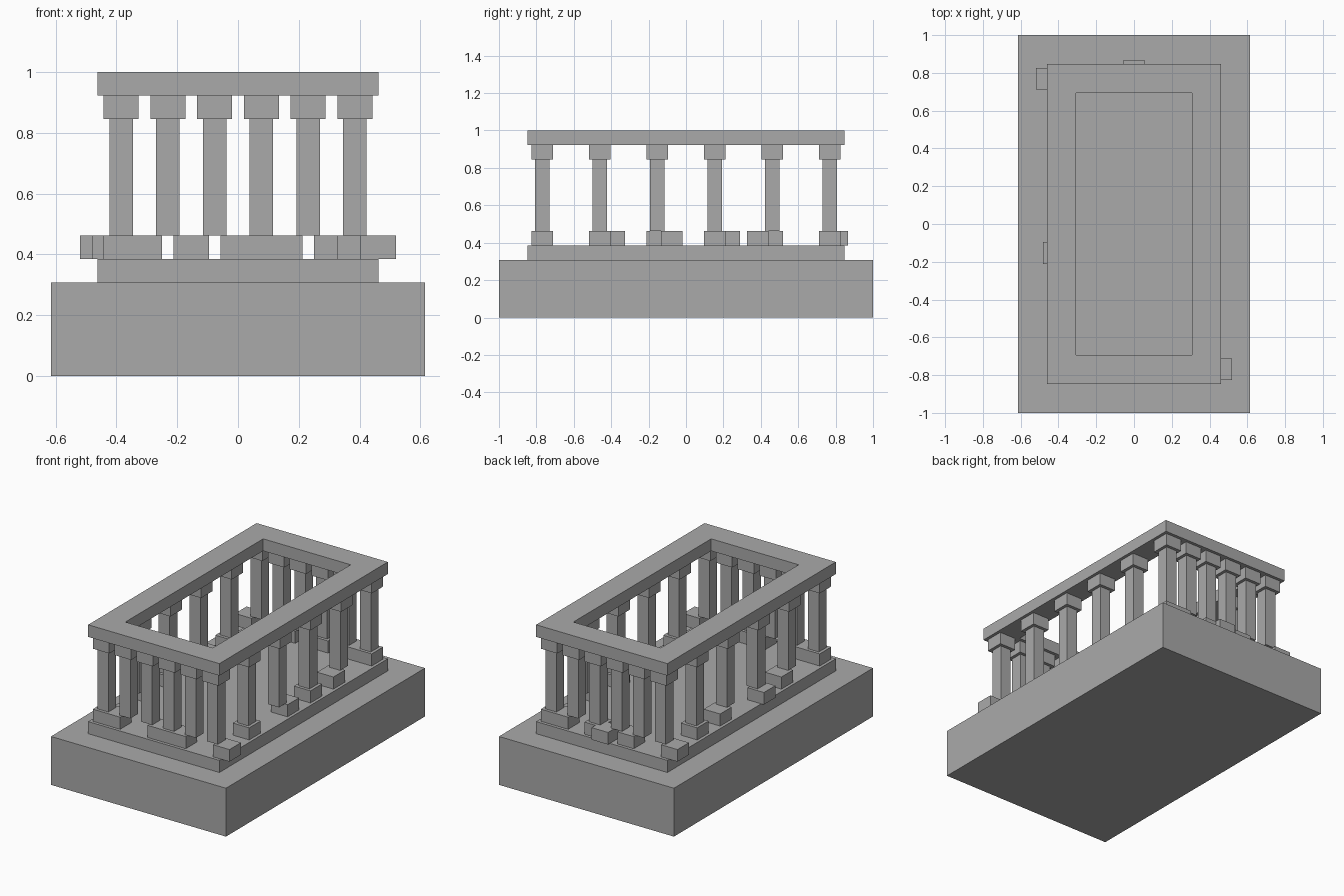
import bpy
import bmesh

if "Cube" in bpy.data.objects:
    bpy.data.objects.remove(bpy.data.objects["Cube"])

U = 2 / 26  # basic building unit

stone = bpy.data.materials.new("grey stone")
stone.diffuse_color = (0.40, 0.40, 0.40, 1)
stone.use_nodes = True
stone.node_tree.nodes["Principled BSDF"].inputs["Base Color"].default_value = stone.diffuse_color


def finish(name, bm):
    mesh = bpy.data.meshes.new(name)
    bm.to_mesh(mesh)
    bm.free()
    mesh.materials.append(stone)
    obj = bpy.data.objects.new(name, mesh)
    bpy.context.collection.objects.link(obj)
    return obj


def box(name, x, y, sx, sy, z0, z1):
    bm = bmesh.new()
    bmesh.ops.create_cube(bm, size=1)
    for v in bm.verts:
        v.co.x = x + v.co.x * sx
        v.co.y = y + v.co.y * sy
        v.co.z = z0 if v.co.z < 0 else z1
    return finish(name, bm)


def ring(name, hx, hy, width, z0, z1):
    bm = bmesh.new()
    signs = ((-1, -1), (1, -1), (1, 1), (-1, 1))
    loops = []
    for inset, z in ((0, z0), (0, z1), (width, z1), (width, z0)):
        loops.append([bm.verts.new((a * (hx - inset), b * (hy - inset), z)) for a, b in signs])
    for i in range(4):
        lo, hi = loops[i], loops[(i + 1) % 4]
        for k in range(4):
            n = (k + 1) % 4
            bm.faces.new((lo[k], lo[n], hi[n], hi[k]))
    bmesh.ops.recalc_face_normals(bm, faces=bm.faces[:])
    return finish(name, bm)


def column(x, y, dx, dy):
    # The foot block is nudged sideways from the shaft by dx, dy units
    box("column_foot", x + dx * U, y + dy * U, 1.5 * U, 1.5 * U, 5 * U, 6 * U)
    box("column_shaft", x, y, U, U, 6 * U, 11 * U)
    box("column_capital", x, y, 1.5 * U, 1.5 * U, 11 * U, 12 * U)


# Stepped platform
box("platform", 0, 0, 16 * U, 26 * U, 0, 4 * U)
box("upper_step", 0, 0, 12 * U, 22 * U, 4 * U, 5 * U)

# Foot offsets, left to right for the rows and front to back for the sides
front = [(0, 0), (-1, 0), (1, 0), (0, 0), (-1, 0), (1, 0)]
back = [(-1, 0), (1, 0), (1, 0.5), (0, 0), (1, 0), (0, 0)]
left = [(0, 1), (-0.5, 0), (0, 1), (0, 0)]
right = [(0, 0), (0, 1), (0, 0), (0, -1)]

# Front and back rows of columns
for i in range(6):
    x = (-5 + 2 * i) * U
    column(x, -10 * U, *front[i])
    column(x, 10 * U, *back[i])

# Side rows of columns
for i in range(4):
    y = (-6 + 4 * i) * U
    column(-5 * U, y, *left[i])
    column(5 * U, y, *right[i])

# Open beam frame on top
ring("top_beam", 6 * U, 11 * U, 2 * U, 12 * U, 13 * U)
